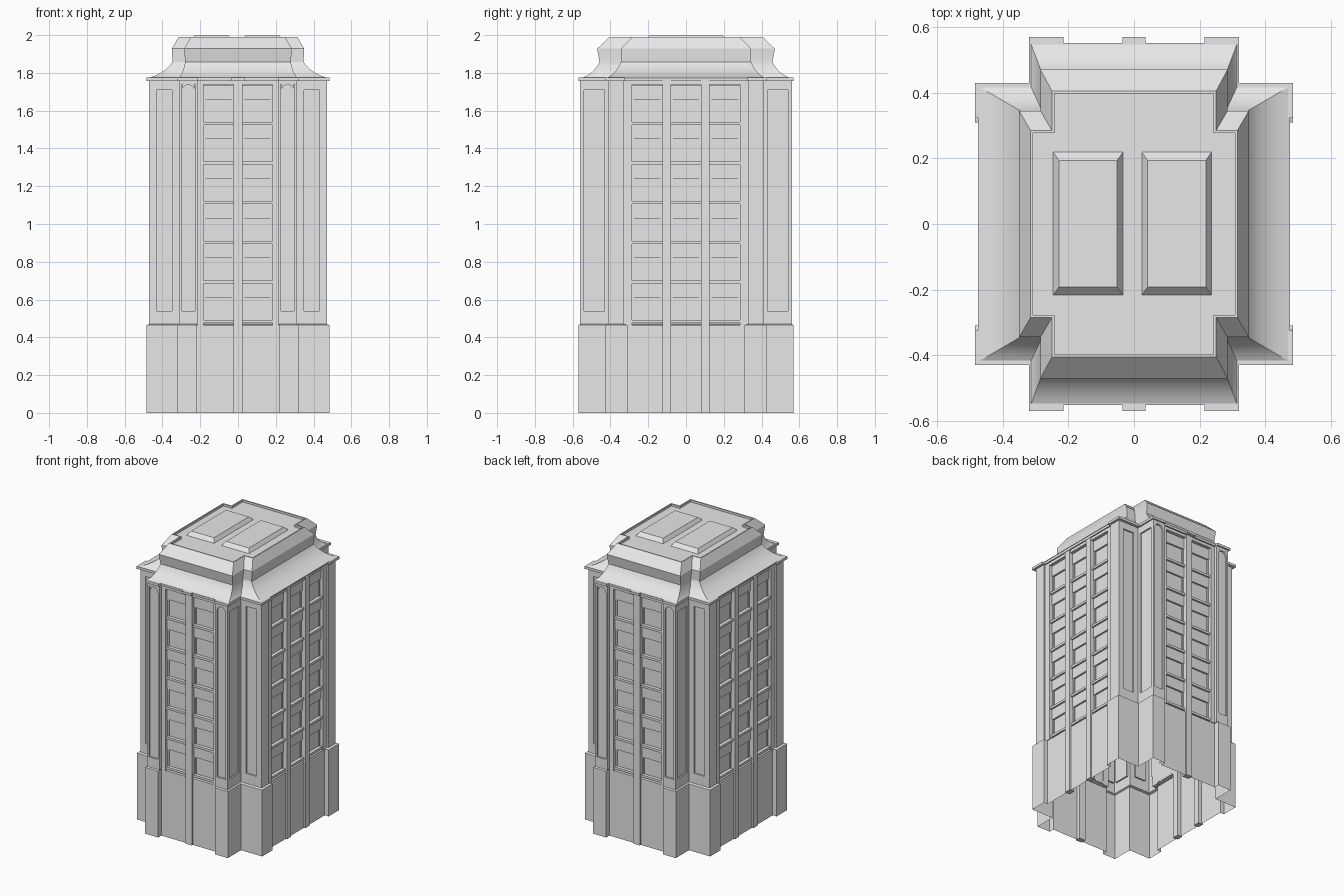
import bpy, bmesh, math

cube = bpy.data.objects.get("Cube")
if cube:
    bpy.data.objects.remove(cube)

stone = bpy.data.materials.new("pale_grey_stone")
stone.use_nodes = True
GREY = (0.8, 0.8, 0.8, 1)
stone.diffuse_color = GREY
stone.node_tree.nodes["Principled BSDF"].inputs["Base Color"].default_value = GREY


def finish(name, bm, recalc=True):
    if recalc:
        bmesh.ops.recalc_face_normals(bm, faces=bm.faces)
    mesh = bpy.data.meshes.new(name)
    bm.to_mesh(mesh)
    bm.free()
    mesh.materials.append(stone)
    obj = bpy.data.objects.new(name, mesh)
    bpy.context.collection.objects.link(obj)
    return obj


def mirror_outline(q):
    """Full plan outline from the points of its +x +y quarter."""
    return (q + [(-x, y) for x, y in reversed(q)]
            + [(-x, -y) for x, y in q] + [(x, -y) for x, y in reversed(q)])


def loft(rings, cap_top=False, cap_bottom=False):
    """Skin a stack of (quarter outline, height) rings, normals outward."""
    bm = bmesh.new()
    rows = [[bm.verts.new((x, y, z)) for x, y in mirror_outline(q)] for q, z in rings]
    n = len(rows[0])
    for low, high in zip(rows, rows[1:]):
        for i in range(n):
            j = (i + 1) % n
            bm.faces.new((low[i], low[j], high[j], high[i]))
    if cap_top:
        bm.faces.new(rows[-1])
    if cap_bottom:
        bm.faces.new(rows[0][::-1])
    bm.normal_update()
    return bm


def add_box(bm, x0, x1, y0, y1, z0, z1):
    v = [bm.verts.new((x, y, z)) for z in (z0, z1)
         for x, y in ((x0, y0), (x1, y0), (x1, y1), (x0, y1))]
    for f in ((3, 2, 1, 0), (4, 5, 6, 7), (0, 1, 5, 4),
              (1, 2, 6, 5), (2, 3, 7, 6), (3, 0, 4, 7)):
        bm.faces.new([v[i] for i in f])


def facade_box(bm, side, u0, u1, d0, d1, z0, z1):
    """Box on a facade: u runs along the wall, d is distance from the centre."""
    axis, s = side
    a, b = sorted((s * d0, s * d1))
    if axis == "y":
        add_box(bm, u0, u1, a, b, z0, z1)
    else:
        add_box(bm, a, b, u0, u1, z0, z1)


def recess(bm, face, margin, bottom, top, depth):
    """Sink a panel into an upright rectangular face."""
    normal, centre = face.normal.copy(), face.calc_center_median()
    bmesh.ops.inset_individual(bm, faces=[face], thickness=0.005)
    zs = [v.co.z for v in face.verts]
    mid = sum(zs) / len(zs)
    for v in face.verts:
        up = v.co.z > mid
        side = v.co - centre
        side.z = 0
        v.co -= side.normalized() * (margin - 0.005)
        v.co.z = top if up else bottom
    rim = list(face.verts)
    inner = bmesh.ops.inset_individual(bm, faces=[face], thickness=0.0001)
    for v in face.verts:
        v.co -= normal * depth


# Shell: plinth, then the narrower shaft with sunken window bays
BASE_TOP, SHAFT_TOP = 0.465, 1.77
base = [(.455, .31), (.485, .31), (.485, .425), (.32, .425), (.32, .57), (.22, .57), (.22, .535)]
shaft = [(.43, .33), (.47, .33), (.47, .41), (.31, .41), (.31, .56), (.215, .56), (.215, .51)]
bm = loft([(base, 0), (base, BASE_TOP), (shaft, BASE_TOP + .005), (shaft, SHAFT_TOP)])
for f in list(bm.faces):
    c, n = f.calc_center_median(), f.normal
    if c.z < 1 or abs(n.z) > .1:
        continue
    if abs(n.y) > .9 and abs(c.y) > .55:          # slim front piers
        recess(bm, f, .015, .54, 1.74, .012)
    elif abs(n.x) > .9 and abs(c.y) > .45 and abs(c.x) > .3:   # wing flanks
        recess(bm, f, .022, .54, 1.71, .01)
    elif abs(n.y) > .9 and abs(c.x) > .35 and abs(c.y) < .45:  # corner faces
        recess(bm, f, .04, .54, 1.71, .01)
finish("tower_shell", bm, recalc=False)

# Rounded heads of the slim pier panels
bm = bmesh.new()
R, ARCH_X, ARCH_TOP = .0325, .2625, 1.745
for sx in (-1, 1):
    for sy in (-1, 1):
        for half in (-1, 1):
            spring = ARCH_TOP - .008 - R
            pts = [(half * R, ARCH_TOP)]
            for i in range(7):
                a = math.pi / 2 * i / 6
                pts.append((half * R * math.cos(a), spring + R * math.sin(a)))
            pts.append((0, ARCH_TOP))
            front, back = ([bm.verts.new((sx * ARCH_X + u, sy * d, z)) for u, z in pts]
                           for d in (.5595, .549))
            bm.faces.new(front)
            for i in range(len(pts)):
                j = (i + 1) % len(pts)
                bm.faces.new((front[i], front[j], back[j], back[i]))
finish("pier_arch_heads", bm)

# Window bays on the four facades
ROWS, PITCH, SILL_Z = 6, .21, .475
facades = {
    "front": (("y", -1), .51, .215, [(-.183, -.024), (.024, .183)]),
    "back": (("y", 1), .51, .215, [(-.183, -.024), (.024, .183)]),
    "left": (("x", 1), .43, .33, [(-.285, -.125), (-.08, .08), (.125, .285)]),
    "right": (("x", -1), .43, .33, [(-.285, -.125), (-.08, .08), (.125, .285)]),
}
for name, (side, d, half, bays) in facades.items():
    # Mullions run to the ground; jambs and header stop at the plinth
    bm = bmesh.new()
    for (_, u0), (u1, _) in zip(bays, bays[1:]):
        facade_box(bm, side, u0, u1, d - .001, d + .036, 0, SHAFT_TOP)
    for u0, u1 in ((-half, bays[0][0]), (bays[-1][1], half)):
        facade_box(bm, side, u0, u1, d - .001, d + .03, BASE_TOP, SHAFT_TOP)
    for u0, u1 in bays:
        facade_box(bm, side, u0, u1, d - .001, d + .03, 1.738, SHAFT_TOP)
    finish(name + "_mullions", bm)

    sills, spandrels, frames = bmesh.new(), bmesh.new(), bmesh.new()
    for u0, u1 in bays:
        for row in range(ROWS):
            z = SILL_Z + PITCH * row
            facade_box(sills, side, u0, u1, d - .001, d + .024, z, z + .016)
            facade_box(spandrels, side, u0, u1, d - .001, d + .012, z + .135, z + PITCH)
            for a, b in ((u0, u0 + .01), (u1 - .01, u1)):
                facade_box(frames, side, a, b, d - .001, d + .007, z + .016, z + .135)
    finish(name + "_sills", sills)
    finish(name + "_spandrels", spandrels)
    finish(name + "_window_frames", frames)

# Cornice slab that steps out over piers and the middle strip
cornice = [(.468, .325), (.485, .325), (.485, .43), (.32, .43), (.32, .57),
           (.215, .57), (.215, .55), (.035, .55), (.035, .57)]
finish("cornice", loft([(cornice, 1.758), (cornice, 1.775)], True, True))


def cross(ax, ay, bx, by):
    """Quarter of a cross plan: a long wing (ax, ay) over a wide wing (bx, by)."""
    return [(bx, by), (ax, by), (ax, ay)]


# Roof: cove, upright band, sloped cap and a thin raised rim
eave, neck = (.315, .552, .475, .42), (.28, .458, .347, .345)
rings = []
STEPS = 6
for i in range(STEPS + 1):
    t = i / STEPS
    h = .5 * t + .5 * math.sin(t * math.pi / 2)
    rise = .5 * t + .5 * (1 - math.cos(t * math.pi / 2))
    rings.append((cross(*(e + (k - e) * h for e, k in zip(eave, neck))), 1.773 + .085 * rise))
rings += [(cross(.285, .47, .35, .345), 1.928),
          (cross(.25, .405, .315, .285), 1.99),
          (cross(.242, .397, .307, .277), 1.99),
          (cross(.242, .397, .307, .277), 1.975)]
roof = finish("roof", loft(rings, cap_top=True))

# Two skylights with bevelled sides
for name, cx in (("skylight_left", .13), ("skylight_right", -.14)):
    bm = bmesh.new()
    add_box(bm, cx - .107, cx + .107, -.218, .22, 1.974, 2.0)
    for v in bm.verts:
        if v.co.z > 1.99:
            v.co.x = cx + (v.co.x - cx) * .83
            v.co.y *= .88
    finish(name, bm)

# Smooth the cove only
bpy.ops.object.select_all(action="DESELECT")
roof.select_set(True)
bpy.context.view_layer.objects.active = roof
bpy.ops.object.shade_smooth_by_angle(angle=math.radians(20))
